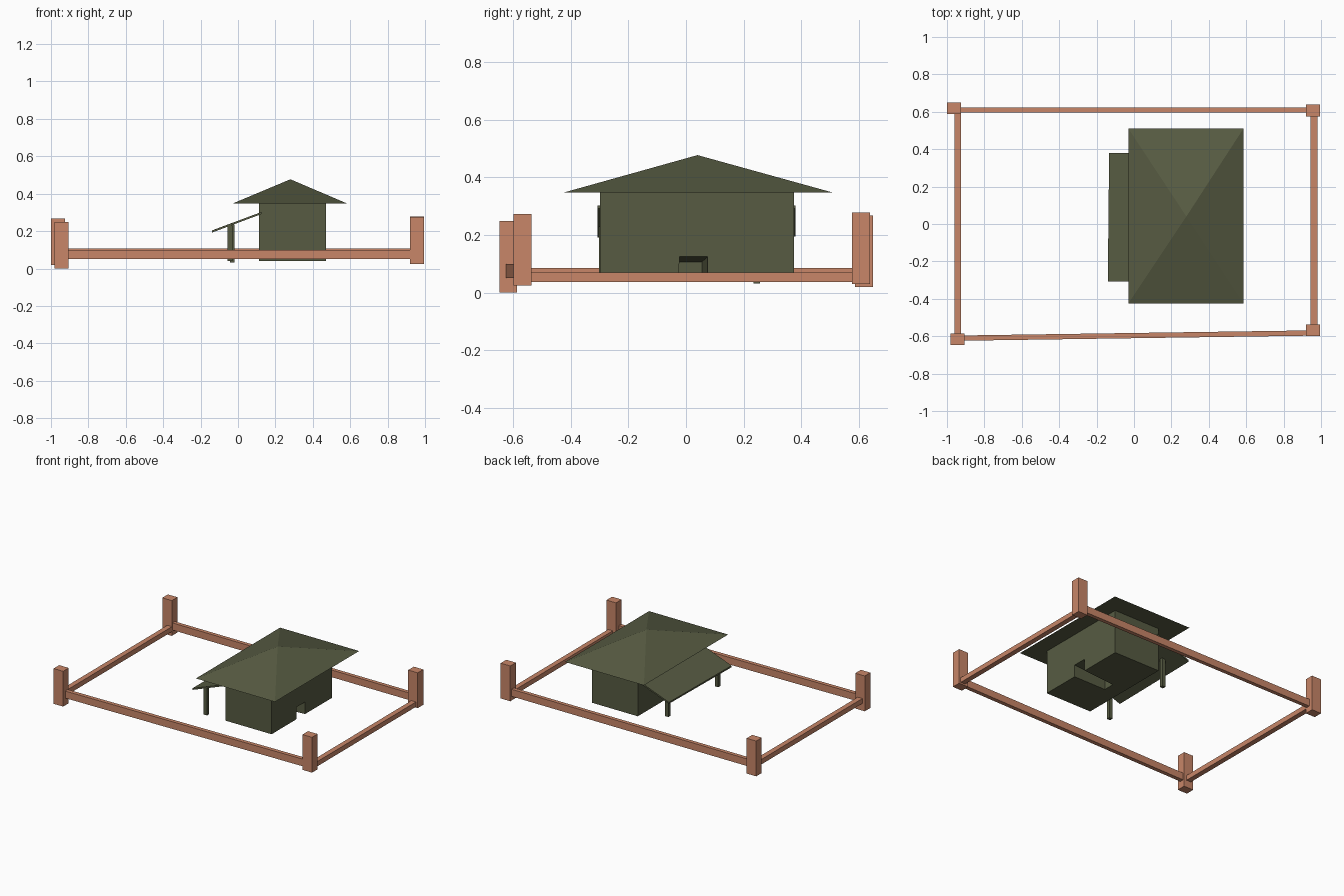
import bpy

if "Cube" in bpy.data.objects:
    bpy.data.objects.remove(bpy.data.objects["Cube"])


def material(name, rgb):
    m = bpy.data.materials.new(name)
    m.diffuse_color = (*rgb, 1)
    m.use_nodes = True
    m.node_tree.nodes["Principled BSDF"].inputs["Base Color"].default_value = m.diffuse_color
    return m


TERRACOTTA = material("terracotta", (0.58, 0.24, 0.14))
GREEN = material("dark_green", (0.095, 0.105, 0.055))


def make(name, verts, faces, mat):
    mesh = bpy.data.meshes.new(name)
    mesh.from_pydata(verts, [], faces)
    mesh.update()
    ob = bpy.data.objects.new(name, mesh)
    bpy.context.collection.objects.link(ob)
    mesh.materials.append(mat)
    return ob


def prism(name, base, top, mat):
    """Solid between two rings of four points, counter-clockwise from above."""
    faces = [(3, 2, 1, 0), (4, 5, 6, 7)]
    faces += [(i, (i + 1) % 4, (i + 1) % 4 + 4, i + 4) for i in range(4)]
    return make(name, base + top, faces, mat)


def ring(x0, x1, y0, y1, z):
    return [(x0, y0, z), (x1, y0, z), (x1, y1, z), (x0, y1, z)]


def box(name, x0, x1, y0, y1, z0, z1, mat):
    return prism(name, ring(x0, x1, y0, y1, z0), ring(x0, x1, y0, y1, z1), mat)


# Fence corner posts: centre x, centre y, bottom z
for name, x, y, z in [("front_left", -0.943, -0.617, 0.003),
                      ("front_right", 0.957, -0.567, 0.025),
                      ("back_left", -0.963, 0.618, 0.02),
                      ("back_right", 0.957, 0.607, 0.03)]:
    z = 0 if name == "front_left" else z
    box("fence_post_" + name, x - 0.037, x + 0.037, y - 0.031, y + 0.031,
        z, z + 0.248, TERRACOTTA)

# Fence rails
box("fence_rail_back", -0.94, 0.93, 0.595, 0.622, 0.058, 0.108, TERRACOTTA)
box("fence_rail_left", -0.961, -0.925, -0.6, 0.6, 0.05, 0.085, TERRACOTTA)
box("fence_rail_right", 0.945, 0.981, -0.55, 0.585, 0.036, 0.07, TERRACOTTA)
rail = [[(-0.92, -0.624, z), (0.935, -0.597, z), (0.935, -0.569, z), (-0.92, -0.596, z)]
        for z in (0.05, 0.1)]
prism("fence_rail_front", rail[0], rail[1], TERRACOTTA)

# House body with a tapering doorway recess in the right wall
house = box("house_walls", 0.112, 0.47, -0.298, 0.375, 0.04, 0.352, GREEN)
cutter = prism("doorway_cutter",
               [(0.22, -0.025, 0), (0.5, -0.025, 0), (0.5, 0.077, 0), (0.22, 0.055, 0)],
               [(0.22, -0.025, 0.106), (0.5, -0.023, 0.127),
                (0.5, 0.077, 0.127), (0.22, 0.055, 0.106)], GREEN)
cutter.hide_render = True
cutter.hide_set(True)
cut = house.modifiers.new("doorway", "BOOLEAN")
cut.operation = "DIFFERENCE"
cut.solver = "EXACT"
cut.object = cutter

# Pyramid roof
make("main_roof", ring(-0.03, 0.585, -0.425, 0.51, 0.347) + [(0.28, 0.04, 0.477)],
     [(3, 2, 1, 0), (0, 1, 4), (1, 2, 4), (2, 3, 4), (3, 0, 4)], GREEN)

# Sloping porch roof
slab = [[(-0.14, -0.307, 0.192 + t), (0.125, -0.307, 0.291 + t),
         (0.125, 0.38, 0.291 + t), (-0.133, 0.38, 0.195 + t)] for t in (0, 0.011)]
prism("porch_roof", slab[0], slab[1], GREEN)

# Porch posts
box("porch_post_front", -0.056, -0.03, -0.302, -0.278, 0.04, 0.23, GREEN)
box("porch_post_back", -0.043, -0.018, 0.234, 0.257, 0.031, 0.234, GREEN)
